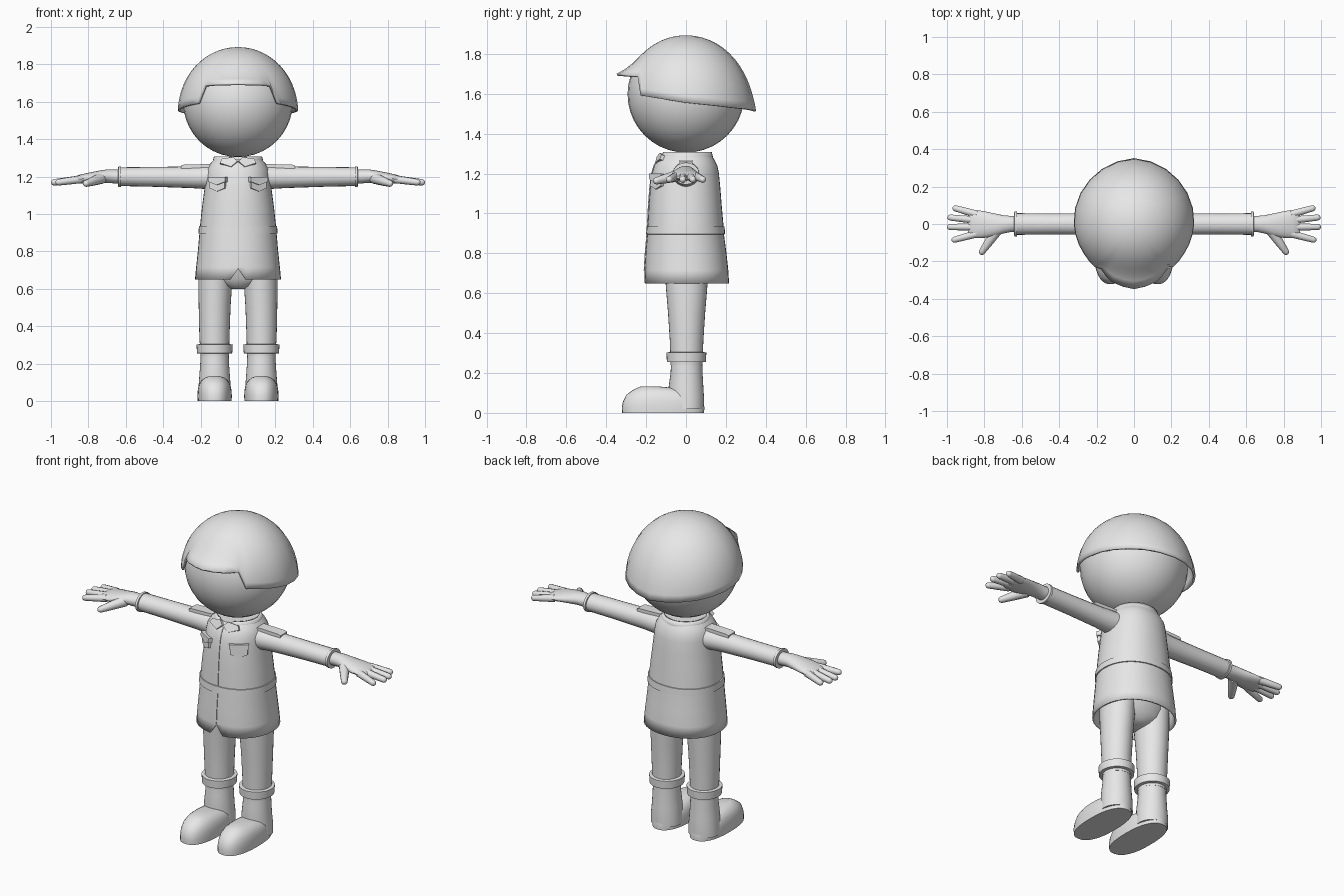
import bpy, bmesh, math
from mathutils import Vector

if "Cube" in bpy.data.objects:
    bpy.data.objects.remove(bpy.data.objects["Cube"])

cloth = bpy.data.materials.new("plain grey")
cloth.diffuse_color = (0.8, 0.8, 0.8, 1)
cloth.use_nodes = True
cloth.node_tree.nodes["Principled BSDF"].inputs["Base Color"].default_value = cloth.diffuse_color


def finish(name, bm, mirror=False, solid=0, angle=40):
    bmesh.ops.recalc_face_normals(bm, faces=bm.faces)
    me = bpy.data.meshes.new(name)
    bm.to_mesh(me)
    bm.free()
    ob = bpy.data.objects.new(name, me)
    bpy.context.collection.objects.link(ob)
    me.materials.append(cloth)
    bpy.ops.object.select_all(action='DESELECT')
    ob.select_set(True)
    bpy.context.view_layer.objects.active = ob
    bpy.ops.object.shade_smooth_by_angle(angle=math.radians(angle))
    if solid:
        m = ob.modifiers.new("thickness", 'SOLIDIFY')
        m.thickness, m.offset = solid, -1
    if mirror:
        ob.modifiers.new("mirror", 'MIRROR')
    return ob


def skin(bm, rings, cap_a=True, cap_b=True):
    """Join equal-length loops of points into a surface."""
    vs = [[bm.verts.new(p) for p in r] for r in rings]
    n = len(vs[0])
    for a, b in zip(vs, vs[1:]):
        for i in range(n):
            j = (i + 1) % n
            bm.faces.new((a[i], a[j], b[j], b[i]))
    if cap_a:
        bm.faces.new(vs[0])
    if cap_b:
        bm.faces.new(vs[-1])
    return vs


def oval(n, p=2.0):
    """Unit superellipse; point 0 faces -y."""
    out = []
    for i in range(n):
        a = 2 * math.pi * i / n - math.pi / 2
        c, s = math.cos(a), math.sin(a)
        if abs(c) < 1e-6:
            c = 0
        out.append((math.copysign(abs(c) ** (2 / p), c),
                    math.copysign(abs(s) ** (2 / p), s)))
    return out


def stack(rows, n=32, p=2.0):
    """Rows (z, x, y, rx, ry) to horizontal rings."""
    return [[Vector((x + rx * c, y + ry * s, z)) for c, s in oval(n, p)]
            for z, x, y, rx, ry in rows]


def column(name, rows, mirror=False, n=32, p=2.0, **k):
    bm = bmesh.new()
    skin(bm, stack(rows, n, p))
    return finish(name, bm, mirror, **k)


def limb(name, rows, n=20):
    """Rows (x, y, z, ry, rz) lofted along x, mirrored."""
    bm = bmesh.new()
    skin(bm, [[Vector((x, y + ry * c, z + rz * s)) for c, s in oval(n)]
              for x, y, z, ry, rz in rows])
    return finish(name, bm, True)


def finger(name, a, b, ra, rb, n=10):
    """Tapered round-ended rod, mirrored."""
    a, b = Vector(a), Vector(b)
    d = (b - a).normalized()
    u = d.cross(Vector((0, 0, 1))).normalized()
    v = u.cross(d)
    rows = [(a, ra), (a.lerp(b, .5), (ra + rb) * .5)]
    rows += [(b - d * rb * (1 - math.sin(t)), rb * math.cos(t))
             for t in (0, .5, 1.0, 1.4)]
    bm = bmesh.new()
    skin(bm, [[c + (u * x + v * y) * r for x, y in oval(n)] for c, r in rows])
    return finish(name, bm, True)


def plate(name, outline, origin, turn, depth, lean=0, mirror=True):
    """Upright outline extruded outward, turned about z and leaned back."""
    o = Vector(origin)
    t = Vector((math.cos(turn), math.sin(turn), 0))
    out = Vector((math.sin(turn), -math.cos(turn), 0))
    up = (Vector((0, 0, 1)) - out * lean).normalized()
    out = t.cross(up)
    bm = bmesh.new()
    skin(bm, [[o + t * x + up * z + out * d for x, z in outline] for d in depth])
    return finish(name, bm, mirror, angle=30)


# Head
bm = bmesh.new()
bmesh.ops.create_uvsphere(bm, u_segments=32, v_segments=20, radius=0.293)
bmesh.ops.translate(bm, verts=bm.verts, vec=(0, 0, 1.598))
finish("head", bm)

# Helmet: dome columns running down to a rim given by (azimuth, radius, height)
RIM = [(0, .348, 1.70), (21, .332, 1.697), (36, .30, 1.688), (43, .312, 1.592),
       (60, .312, 1.58), (90, .322, 1.555), (135, .335, 1.53), (180, .352, 1.513)]
AZ = [0, 10, 21, 29, 36, 43, 51, 60, 70, 80, 90, 105, 120, 135, 150, 165, 180]
AZ += [360 - a for a in AZ[-2:0:-1]]
R, ZC, STEPS = .303, 1.59, 14


def rim_at(az):
    az = min(az, 360 - az)
    for (a, r, z), (b, r2, z2) in zip(RIM, RIM[1:]):
        if az <= b:
            f = (az - a) / (b - a)
            return r + (r2 - r) * f, z + (z2 - z) * f


bm = bmesh.new()
rings = []
for k in range(1, STEPS + 1):
    s, ring = k / STEPS, []
    for az in AZ:
        rr, rz = rim_at(az)
        end = math.acos((rz - ZC) / R)
        power = 9 if rz > 1.65 else 4
        r = R * math.sin(end * s) + (rr - R * math.sin(end)) * s ** power
        a = math.radians(az)
        ring.append((r * math.sin(a), -r * math.cos(a), ZC + R * math.cos(end * s)))
    rings.append(ring)
vs = skin(bm, rings, False, False)
top = bm.verts.new((0, 0, ZC + R))
for i in range(len(AZ)):
    bm.faces.new((top, vs[0][i], vs[0][(i + 1) % len(AZ)]))
finish("helmet", bm, solid=.012)

# Jacket: open hem with a front notch
BODY = [(.65, 0, .003, .23, .213), (.715, 0, .002, .224, .21), (.80, 0, 0, .215, .203),
        (.89, 0, -.002, .207, .193), (.94, 0, -.002, .203, .190), (1.04, 0, -.004, .192, .183),
        (1.13, 0, -.004, .18, .176), (1.20, 0, -.003, .172, .168), (1.24, 0, -.001, .165, .158),
        (1.27, 0, 0, .148, .142), (1.295, 0, .003, .125, .122)]
bm = bmesh.new()
rings = stack(BODY, 40, 2.15)
rings[0][0].z = .708
rings[0][0].y += .003
skin(bm, rings, cap_a=False)
finish("jacket", bm, solid=.01)

# Belt and front seam
column("belt", [(.895, 0, -.002, .205, .192), (.896, 0, -.002, .212, .198),
                (.935, 0, -.002, .209, .195), (.936, 0, -.002, .2, .188)], n=40, p=2.15)
bm = bmesh.new()
skin(bm, [[(x, y - ry + d, z) for x, d in ((-.003, .004), (-.003, -.004), (.003, -.004), (.003, .004))]
          for z, _, y, _, ry in BODY[1:-1]])
finish("front_seam", bm)

# Collar with a V opening, and its flaps
bm = bmesh.new()
rings = stack([(1.262, 0, .003, .138, .138), (1.285, 0, .003, .135, .132),
               (1.308, 0, .003, .129, .126)], 32)
for i, drop in ((0, .036), (1, .016), (31, .016)):
    rings[2][i].z -= drop
rings[1][0].z -= .016
skin(bm, rings, False, False)
finish("collar", bm, solid=.012)
plate("collar_flap", [(.004, .022), (.035, -.012), (.1, .01), (.09, .035), (.03, .045)],
      (0, -.152, 1.262), .22, (-.012, .006), lean=.5)

# Chest pockets and shoulder straps
spot = (.106, -.142, 1.16)
plate("pocket", [(-.048, .03), (.048, .03), (.048, -.022), (.0, -.04), (-.048, -.022)],
      spot, .58, (-.02, .011), lean=.08)
plate("pocket_flap", [(-.055, .038), (.055, .038), (.055, .012), (.0, -.006), (-.055, .012)],
      spot, .58, (-.02, .018), lean=.08)
plate("shoulder_strap", [(.14, 1.245), (.305, 1.245), (.305, 1.259), (.29, 1.264), (.15, 1.268)],
      (0, 0, 0), 0, (-.032, .032))

# Sleeves, cuffs and hands
limb("sleeve", [(.08, 0, 1.195, .075, .065), (.17, 0, 1.196, .066, .062), (.25, 0, 1.197, .058, .058),
                (.45, 0, 1.199, .056, .053), (.63, 0, 1.2, .058, .05)])
limb("sleeve_cuff", [(.625, 0, 1.2, .055, .045), (.626, 0, 1.2, .066, .055),
                     (.640, 0, 1.2, .066, .055), (.641, 0, 1.2, .05, .042)])
limb("palm", [(.60, 0, 1.2, .045, .038), (.66, 0, 1.201, .043, .037), (.70, -.002, 1.203, .049, .036),
              (.75, -.005, 1.198, .062, .033), (.80, -.003, 1.193, .071, .028),
              (.85, 0, 1.187, .076, .023), (.875, 0, 1.183, .070, .018), (.888, 0, 1.181, .05, .01)])
for i, (y0, x1, y1) in enumerate([(.052, .97, .088), (.02, .997, .036),
                                  (-.016, 1.0, -.016), (-.052, .975, -.088)]):
    finger(f"finger_{i + 1}", (.84, y0, 1.186), (x1, y1, 1.168), .021, .017)
finger("thumb", (.73, -.03, 1.192), (.822, -.162, 1.160), .031, .018)

# Trousers
column("hips", [(.60, 0, 0, .035, .05), (.615, 0, 0, .09, .08), (.65, 0, .003, .18, .103),
                (.70, 0, .003, .2, .12), (.9, 0, 0, .19, .15)])
column("trouser_leg", [(.24, .125, .003, .076, .08), (.36, .126, .003, .081, .084),
                       (.5, .125, .003, .085, .093), (.62, .122, .003, .09, .103),
                       (.72, .118, .003, .09, .11)], True)
column("trouser_cuff", [(.254, .125, .002, .08, .085), (.256, .125, .002, .094, .098),
                        (.302, .125, .002, .097, .1), (.305, .125, .002, .08, .085)], True)

# Boots: shaft plus rounded foot
column("boot_shaft", [(.02, .125, .003, .088, .087), (.08, .125, .004, .086, .086),
                      (.13, .125, 0, .082, .087), (.2, .125, .003, .077, .08),
                      (.26, .125, .003, .075, .078)], True)
column("boot_foot", [(0, .125, -.115, .091, .206), (.03, .125, -.115, .092, .207),
                     (.06, .125, -.115, .09, .200), (.09, .125, -.115, .084, .184),
                     (.112, .125, -.125, .07, .145), (.125, .125, -.15, .052, .095),
                     (.133, .125, -.185, .03, .04)], True, p=2.4)
